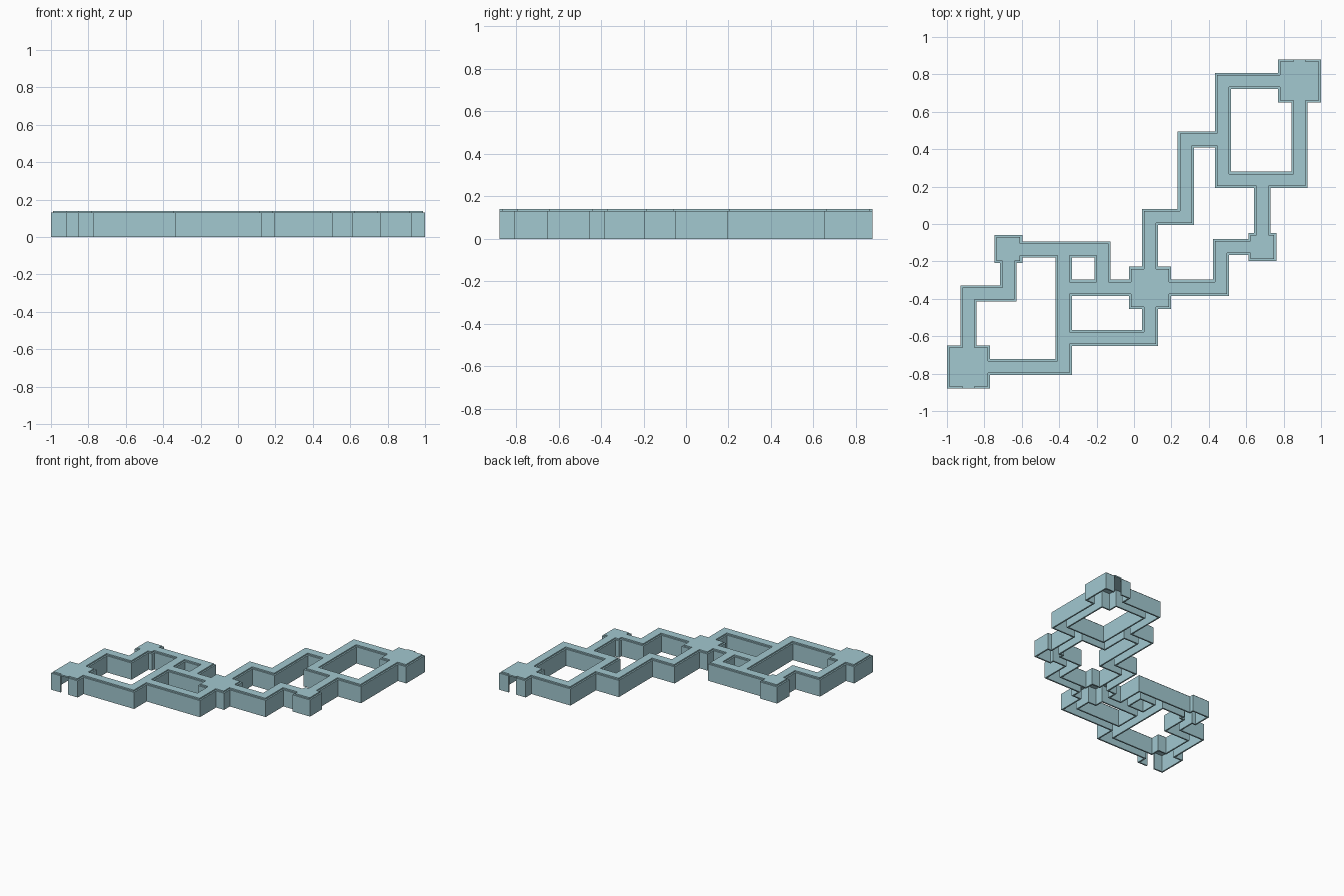
import bpy, bmesh

if "Cube" in bpy.data.objects:
    bpy.data.objects.remove(bpy.data.objects["Cube"])

T = 0.0115            # wall thickness
HALF = 0.032          # half width of a passage interior
WALL_H, TOP = 0.13, 0.14

# Rooms: centre x, centre y, outer half size
rooms = [(-.885, -.764, .115), (.885, .764, .115), (.085, -.341, .113),
         (-.672, -.134, .075), (.686, -.1225, .075)]

# Passages: centre lines with right-angle turns
paths = [
    [(-.885, -.764), (-.376, -.764), (-.376, -.136)],
    [(-.885, -.764), (-.885, -.372), (-.672, -.372), (-.672, -.136)],
    [(-.672, -.136), (-.168, -.136), (-.168, -.341)],
    [(-.376, -.341), (.085, -.341), (.085, -.61), (-.376, -.61)],
    [(.085, -.341), (.085, .038), (.277, .038), (.277, .452), (.476, .452)],
    [(.476, .236), (.476, .764), (.885, .764), (.885, .236), (.476, .236)],
    [(.686, .236), (.686, -.1225), (.465, -.1225), (.465, -.341), (.085, -.341)],
]


def rect(x0, y0, x1, y1, g):
    return tuple(round(v, 4) for v in (min(x0, x1) - g, min(y0, y1) - g,
                                       max(x0, x1) + g, max(y0, y1) + g))


inner = [rect(x, y, x, y, h - T) for x, y, h in rooms]
for p in paths:
    inner += [rect(*a, *b, HALF) for a, b in zip(p, p[1:])]
outer = [rect(*r, T) for r in inner]

# Doorways through the outside walls of the two end rooms
doors = [rect(-.885 - HALF, -.879, -.885 + HALF, -.764, 0),
         rect(.885 - HALF, .764, .885 + HALF, .879, 0)]
inner += doors

# Shared grid lines of all rectangles
xs = sorted({r[i] for r in inner + outer for i in (0, 2)})
ys = sorted({r[i] for r in inner + outer for i in (1, 3)})


def inside(x, y, rects):
    return any(a < x < c and b < y < d for a, b, c, d in rects)


def slab(name, test, z0, z1):
    """Extruded union of the grid cells that pass the test."""
    bm = bmesh.new()
    verts = {}

    def v(x, y):
        if (x, y) not in verts:
            verts[x, y] = bm.verts.new((x, y, z0))
        return verts[x, y]

    for x0, x1 in zip(xs, xs[1:]):
        for y0, y1 in zip(ys, ys[1:]):
            if test((x0 + x1) / 2, (y0 + y1) / 2):
                bm.faces.new((v(x0, y0), v(x1, y0), v(x1, y1), v(x0, y1)))
    ext = bmesh.ops.extrude_face_region(bm, geom=bm.faces[:], use_keep_orig=True)
    for e in ext["geom"]:
        if isinstance(e, bmesh.types.BMVert):
            e.co.z = z1
    bmesh.ops.recalc_face_normals(bm, faces=bm.faces[:])
    bmesh.ops.dissolve_limit(bm, angle_limit=0.01, verts=bm.verts[:], edges=bm.edges[:])
    me = bpy.data.meshes.new(name)
    bm.to_mesh(me)
    bm.free()
    ob = bpy.data.objects.new(name, me)
    bpy.context.collection.objects.link(ob)
    return ob


# Thin walls, open underneath, and the roof plate set in from their edge
walls = slab("walls", lambda x, y: inside(x, y, outer) and not inside(x, y, inner), 0, WALL_H)
roof = slab("roof_plate", lambda x, y: inside(x, y, inner), WALL_H, TOP)

# Muted blue-green stone
mat = bpy.data.materials.new("stone")
mat.diffuse_color = (0.36, 0.58, 0.63, 1)
mat.use_nodes = True
mat.node_tree.nodes["Principled BSDF"].inputs["Base Color"].default_value = mat.diffuse_color
for ob in (walls, roof):
    ob.data.materials.append(mat)
